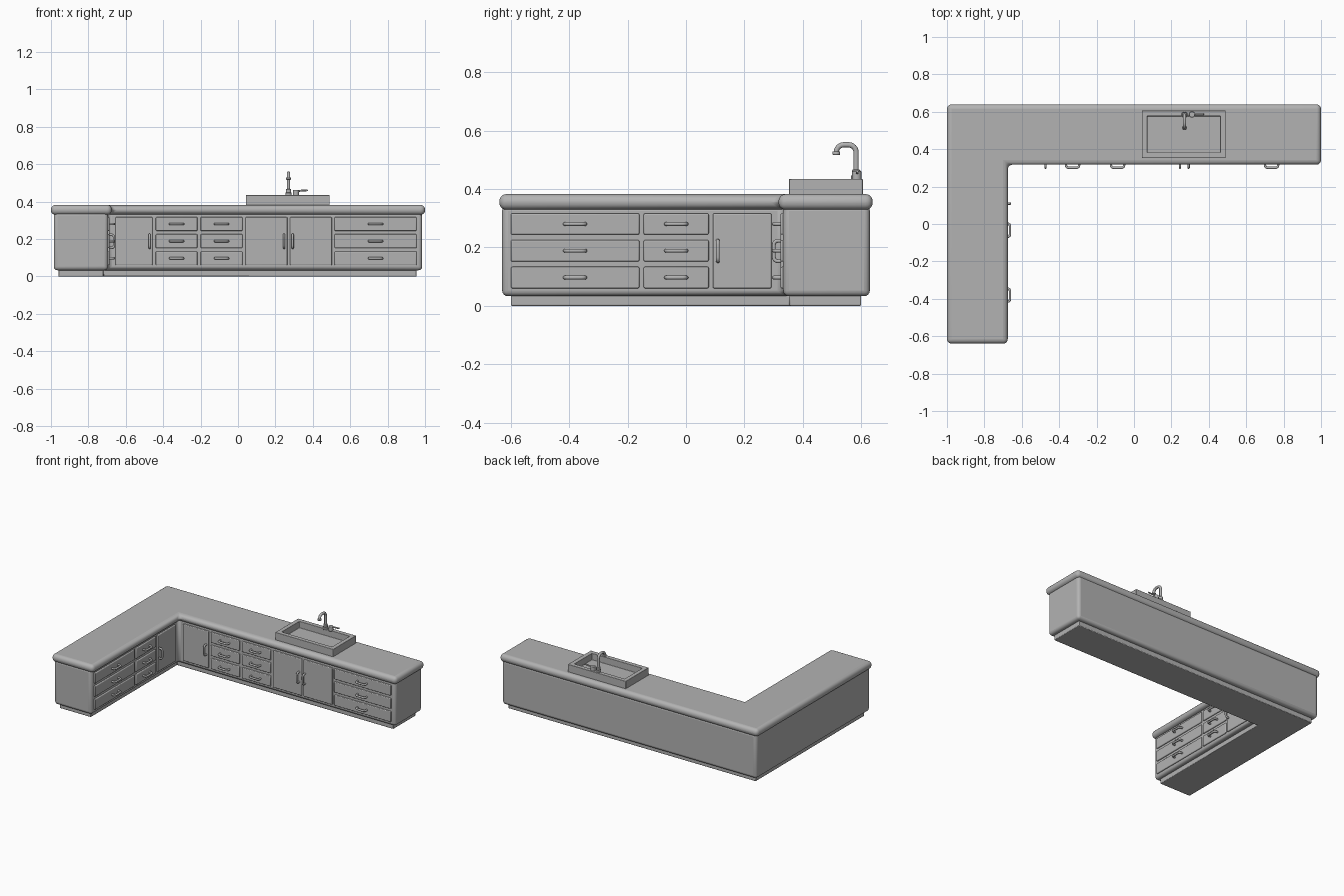
import bpy
import bmesh
import math
from mathutils import Matrix, Vector

if "Cube" in bpy.data.objects:
    bpy.data.objects.remove(bpy.data.objects["Cube"])

grey = bpy.data.materials.new("plain_grey")
grey.use_nodes = True
GREY = (0.45, 0.45, 0.45, 1)
grey.diffuse_color = GREY
grey.node_tree.nodes["Principled BSDF"].inputs["Base Color"].default_value = GREY


def finish(name, bm, bevel=0, segments=3, matrix=None):
    """Turn a bmesh into a named object with rounded edges and smooth shading."""
    bmesh.ops.recalc_face_normals(bm, faces=bm.faces)
    mesh = bpy.data.meshes.new(name)
    bm.to_mesh(mesh)
    bm.free()
    mesh.materials.append(grey)
    obj = bpy.data.objects.new(name, mesh)
    bpy.context.collection.objects.link(obj)
    if matrix:
        obj.matrix_world = matrix
    if bevel:
        mod = obj.modifiers.new("rounded_edges", "BEVEL")
        mod.width, mod.segments = bevel, segments
        mod.limit_method = "ANGLE"
        mod.use_clamp_overlap = True
    bpy.ops.object.select_all(action="DESELECT")
    obj.select_set(True)
    bpy.context.view_layer.objects.active = obj
    bpy.ops.object.shade_smooth_by_angle(angle=math.radians(35))
    return obj


def l_slab(name, left, right, front, back, inner_x, inner_y, z0, z1, bevel, segments=3):
    """Extruded L-shaped plan."""
    plan = [(left, front), (inner_x, front), (inner_x, inner_y),
            (right, inner_y), (right, back), (left, back)]
    bm = bmesh.new()
    face = bm.faces.new([bm.verts.new((x, y, z0)) for x, y in plan])
    top = bmesh.ops.extrude_face_region(bm, geom=[face])["geom"]
    verts = [v for v in top if isinstance(v, bmesh.types.BMVert)]
    bmesh.ops.translate(bm, verts=verts, vec=(0, 0, z1 - z0))
    return finish(name, bm, bevel, segments)


def box_mesh(lo, hi):
    lo, hi = Vector(lo), Vector(hi)
    bm = bmesh.new()
    bmesh.ops.create_cube(bm, size=1, matrix=Matrix.Translation((lo + hi) / 2)
                          @ Matrix.Diagonal((*(hi - lo), 1)))
    return bm


def cylinder(name, radius, x, y, z0, z1, bevel=0.003):
    bm = bmesh.new()
    bmesh.ops.create_cone(bm, cap_ends=True, segments=24, radius1=radius, radius2=radius,
                          depth=z1 - z0, matrix=Matrix.Translation((x, y, (z0 + z1) / 2)))
    return finish(name, bm, bevel, 2)


def tube(name, points, radius, matrix=None, sides=12):
    """Sweep a circle along a path that lies in one plane."""
    pts = [Vector(p) for p in points]
    normal = Vector((0, 0, 0))
    for a, b, c in zip(pts, pts[1:], pts[2:]):
        normal += (b - a).cross(c - b)
    normal = normal.normalized() if normal.length > 1e-9 else Vector((0, 1, 0))
    bm = bmesh.new()
    rings = []
    for i, p in enumerate(pts):
        along = (pts[min(i + 1, len(pts) - 1)] - pts[max(i - 1, 0)]).normalized()
        side = along.cross(normal)
        rings.append([bm.verts.new(p + radius * (math.cos(t) * side + math.sin(t) * normal))
                      for t in (math.tau * k / sides for k in range(sides))])
    for a, b in zip(rings, rings[1:]):
        for k in range(sides):
            n = (k + 1) % sides
            bm.faces.new((a[k], a[n], b[n], b[k]))
    bm.faces.new(rings[0][::-1])
    bm.faces.new(rings[-1])
    return finish(name, bm, matrix=matrix)


# Carcass, recessed plinth and worktop
l_slab("plinth", -0.96, 0.955, -0.60, 0.60, -0.72, 0.355, 0, 0.05, 0.004, 2)
l_slab("cabinet_body", -0.985, 0.985, -0.63, 0.63, -0.695, 0.333, 0.033, 0.345, 0.02, 4)
l_slab("worktop", -1, 1, -0.64, 0.64, -0.675, 0.317, 0.329, 0.383, 0.025, 5)

# Cabinet fronts: each run has its own frame, u along the run and -y outward
ROWS = [(0.06, 0.134), (0.152, 0.226), (0.244, 0.317)]
BACK_RUN = Matrix.Translation((0, 0.333, 0))
SIDE_RUN = Matrix.Translation((-0.695, 0, 0)) @ Matrix.Rotation(math.pi / 2, 4, "Z")


def handle(name, run, u, z, upright=False):
    """Bow handle standing off the front."""
    half, reach, corner = 0.035, 0.026, 0.013
    path = [(-half, 0.006)]
    for k in range(5):
        t = math.pi / 2 * k / 4
        path.append((-half + corner * (1 - math.cos(t)), -reach + corner * (1 - math.sin(t))))
    path += [(-a, b) for a, b in reversed(path)]
    turn = Matrix.Rotation(math.pi / 2, 4, "Y") if upright else Matrix()
    tube(name, [(a, b, 0) for a, b in path], 0.0065,
         run @ Matrix.Translation((u, -0.006, z)) @ turn)


def panel(name, run, u0, u1, z0, z1):
    finish(name, box_mesh((u0, -0.009, z0), (u1, 0.01, z1)), 0.005, 3, run)


def drawers(name, run, u0, u1):
    for i, (z0, z1) in enumerate(ROWS, 1):
        panel(f"{name}_drawer_{i}", run, u0, u1, z0, z1)
        handle(f"{name}_drawer_handle_{i}", run, (u0 + u1) / 2, (z0 + z1) / 2)


def door(name, run, u0, u1, handle_u):
    panel(f"{name}_door", run, u0, u1, ROWS[0][0], ROWS[-1][1])
    handle(f"{name}_door_handle", run, handle_u, 0.188, True)


door("back_corner", BACK_RUN, -0.655, -0.457, -0.473)
drawers("back_left", BACK_RUN, -0.44, -0.217)
drawers("back_middle", BACK_RUN, -0.2, 0.024)
door("sink_right", BACK_RUN, 0.04, 0.264, 0.246)
door("sink_left", BACK_RUN, 0.278, 0.502, 0.292)
drawers("back_end", BACK_RUN, 0.516, 0.955)
drawers("side_front", SIDE_RUN, -0.60, -0.16)
drawers("side_middle", SIDE_RUN, -0.145, 0.078)
door("side_corner", SIDE_RUN, 0.092, 0.293, 0.109)

# Raised sink with a sunken basin
bm = box_mesh((0.042, 0.353, 0.37), (0.49, 0.606, 0.435))
top = max(bm.faces, key=lambda f: f.calc_center_median().z)
bmesh.ops.inset_region(bm, faces=[top], thickness=0.041)
low = bmesh.ops.extrude_face_region(bm, geom=[top])["geom"]
bmesh.ops.translate(bm, verts=[v for v in low if isinstance(v, bmesh.types.BMVert)],
                    vec=(0, 0, -0.046))
bmesh.ops.delete(bm, geom=[top], context="FACES_ONLY")
finish("sink", bm, 0.002, 2)

# Swan-neck tap
TAP_X, TAP_Y = 0.27, 0.583
cylinder("tap_base", 0.017, TAP_X, TAP_Y, 0.43, 0.448)
cylinder("tap_collar", 0.014, TAP_X, TAP_Y, 0.448, 0.467)
neck = [(TAP_X, TAP_Y, 0.45), (TAP_X, TAP_Y, 0.50)]
for cy, start in ((TAP_Y - 0.026, 0), (0.541, math.pi / 2)):
    for k in range(7):
        t = start + math.pi / 2 * k / 6
        neck.append((TAP_X, cy + 0.026 * math.cos(t), 0.526 + 0.026 * math.sin(t)))
tube("tap_neck", neck, 0.009, sides=16)
cylinder("tap_spout", 0.013, TAP_X, 0.515, 0.517, 0.529)

# Tap control and lever
cylinder("tap_control", 0.016, 0.31, TAP_Y + 0.002, 0.43, 0.463)
tube("tap_lever", [(0.31, TAP_Y + 0.004, 0.455), (0.34, TAP_Y + 0.004, 0.459),
                   (0.373, TAP_Y + 0.004, 0.461)], 0.005)
